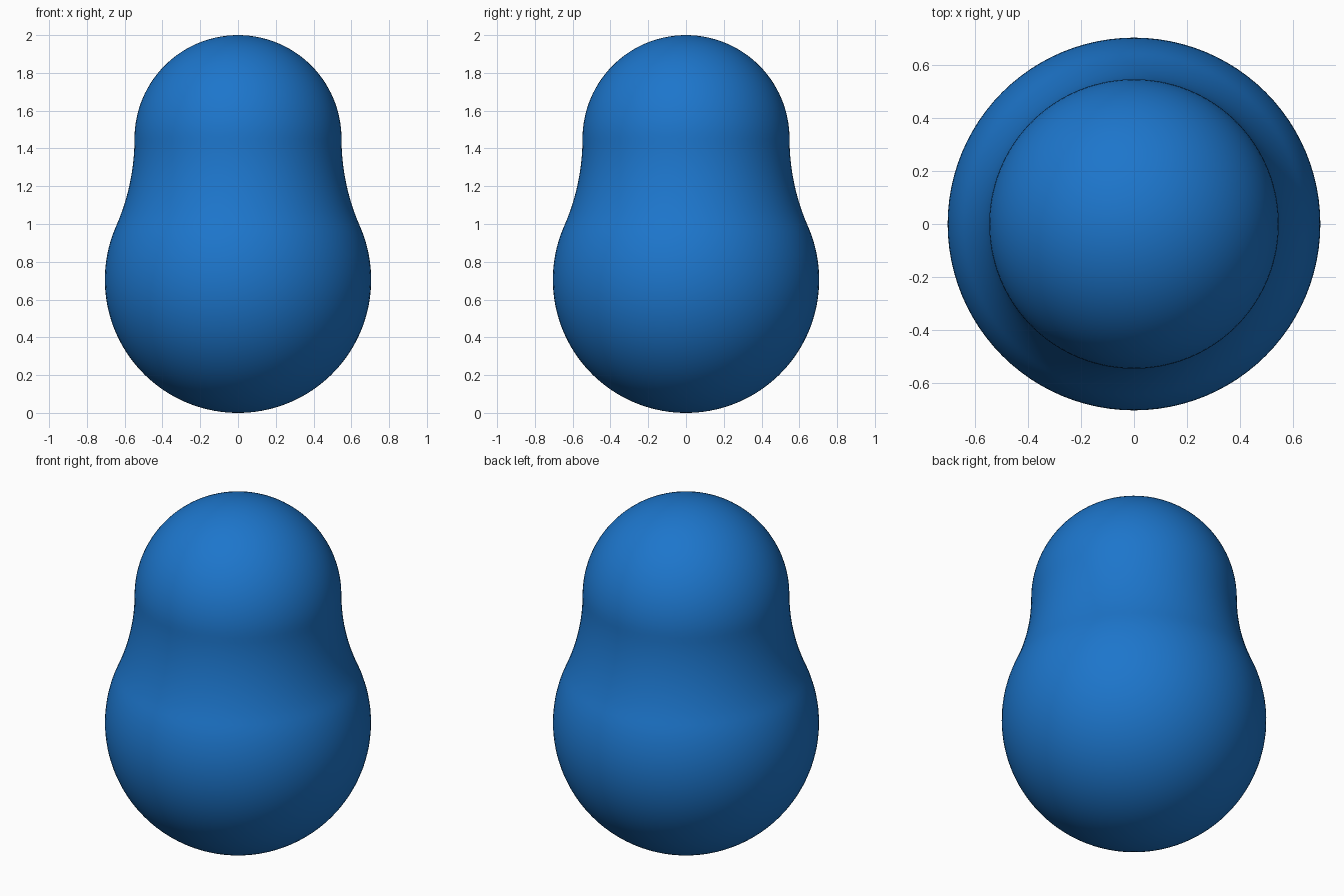
import bpy
import bmesh
from math import sin, cos, pi, atan2, sqrt, radians

if "Cube" in bpy.data.objects:
    bpy.data.objects.remove(bpy.data.objects["Cube"])

# Two spheres joined by a concave fillet that is tangent to both
R_LOW, Z_LOW = 0.705, 0.705
R_TOP = 0.548
Z_TOP = 2.0 - R_TOP
dz = Z_TOP - Z_LOW
R_NECK = (R_TOP**2 + dz**2 - R_LOW**2) / (2 * (R_LOW - R_TOP))
X_NECK = R_TOP + R_NECK


def arc(cx, cz, r, a0, a1, n):
    """Points along an arc in the profile plane (radius, height)."""
    return [(cx + r * cos(a0 + (a1 - a0) * i / n),
             cz + r * sin(a0 + (a1 - a0) * i / n)) for i in range(n + 1)]


# Half profile from bottom pole to top pole
touch = atan2(dz, X_NECK)
profile = arc(0, Z_LOW, R_LOW, -pi / 2, touch, 44)
profile += arc(X_NECK, Z_TOP, R_NECK, pi + touch, pi, 16)[1:]
profile += arc(0, Z_TOP, R_TOP, 0, pi / 2, 28)[1:]

# Lathe the profile around the vertical axis
bm = bmesh.new()
verts = [bm.verts.new((max(x, 0), 0, z)) for x, z in profile]
edges = [bm.edges.new(pair) for pair in zip(verts, verts[1:])]
bmesh.ops.spin(bm, geom=verts + edges, cent=(0, 0, 0), axis=(0, 0, 1),
               angle=2 * pi, steps=96)
bmesh.ops.remove_doubles(bm, verts=bm.verts, dist=1e-4)
bmesh.ops.recalc_face_normals(bm, faces=bm.faces)
for f in bm.faces:
    f.smooth = True
mesh = bpy.data.meshes.new("rounded_body")
bm.to_mesh(mesh)
bm.free()

body = bpy.data.objects.new("rounded_body", mesh)
bpy.context.collection.objects.link(body)

# Blue finish
blue = bpy.data.materials.new("blue")
blue.diffuse_color = (0.012, 0.18, 0.60, 1)
blue.use_nodes = True
blue.node_tree.nodes["Principled BSDF"].inputs["Base Color"].default_value = blue.diffuse_color
mesh.materials.append(blue)
